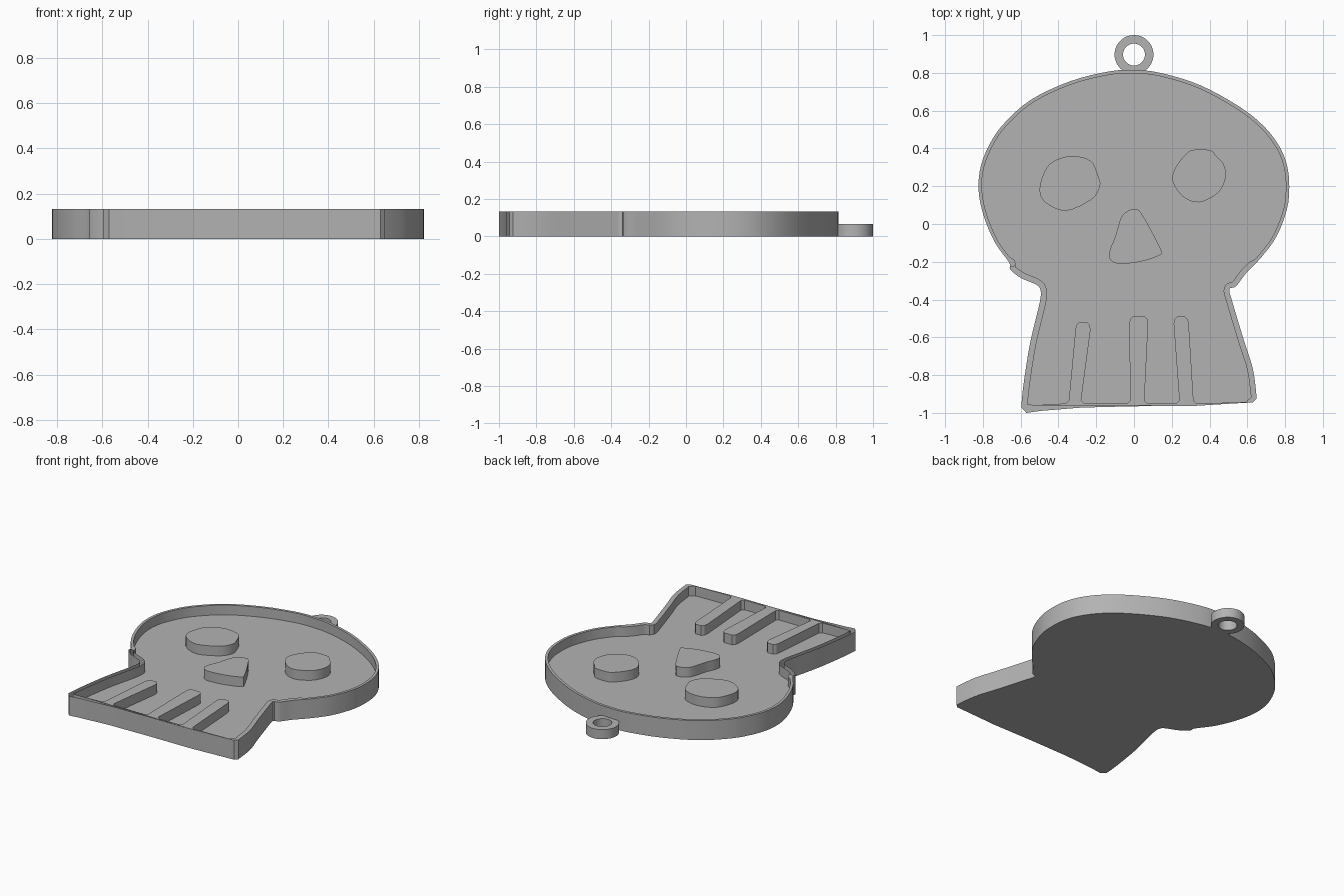
import bpy, bmesh, math
from mathutils import Vector

if "Cube" in bpy.data.objects:
    bpy.data.objects.remove(bpy.data.objects["Cube"], do_unlink=True)

TOP, FLOOR = 0.132, 0.066

grey = bpy.data.materials.new("plain grey")
grey.use_nodes = True
colour = (0.45, 0.45, 0.45, 1)
grey.diffuse_color = colour
grey.node_tree.nodes["Principled BSDF"].inputs["Base Color"].default_value = colour


def points(flat):
    """Pair up a flat list of hundredths into 2D points."""
    return [Vector((x, y)) / 100 for x, y in zip(flat[::2], flat[1::2])]


def spline(pts, closed=True, steps=4):
    """Smooth curve through the points."""
    n = len(pts)
    pick = (lambda i: pts[i % n]) if closed else (lambda i: pts[max(0, min(n - 1, i))])
    out = []
    for i in range(n if closed else n - 1):
        a, b, c, d = (pick(i + k) for k in (-1, 0, 1, 2))
        for s in range(steps):
            t = s / steps
            out.append(b + 0.5 * t * ((c - a) + t * ((2 * a - 5 * b + 4 * c - d)
                       + t * (3 * (b - c) + d - a))))
    return out if closed else out + [pts[-1]]


def inset(loop, width):
    """Move a clockwise loop inward by a width that depends on height."""
    out = []
    for i, p in enumerate(loop):
        d = (loop[(i + 1) % len(loop)] - loop[i - 1]).normalized()
        out.append(p + Vector((d.y, -d.x)) * width(p.y))
    return out


def ring(bm, loop, z):
    return [bm.verts.new((p.x, p.y, z)) for p in loop]


def wall(bm, low, high):
    for i in range(len(low)):
        bm.faces.new((low[i - 1], low[i], high[i], high[i - 1]))


def band(bm, outer, inner):
    """Flat face between an outer and an inner loop."""
    edges = []
    for loop in (outer, inner):
        for i in range(len(loop)):
            pair = (loop[i - 1], loop[i])
            edges.append(bm.edges.get(pair) or bm.edges.new(pair))
    bmesh.ops.triangle_fill(bm, edges=edges, use_beauty=True, normal=(0, 0, 1))


def finish(bm, name):
    bmesh.ops.recalc_face_normals(bm, faces=bm.faces[:])
    mesh = bpy.data.meshes.new(name)
    bm.to_mesh(mesh)
    bm.free()
    mesh.materials.append(grey)
    mesh.shade_smooth()
    mesh.set_sharp_from_angle(angle=math.radians(30))
    bpy.context.collection.objects.link(bpy.data.objects.new(name, mesh))


def island(name, flat):
    """Raised block standing on the tray floor."""
    bm = bmesh.new()
    loop = spline(points(flat))
    low, high = ring(bm, loop, FLOOR - 0.01), ring(bm, loop, TOP)
    wall(bm, low, high)
    bm.faces.new(low)
    bm.faces.new(high)
    finish(bm, name)


# Skull outline, clockwise from the lower left corner over the crown
sides = spline(points([
    -59.7, -97, -58.5, -85, -55, -63, -50, -42, -49.5, -35, -52, -32, -60, -28.5,
    -65.5, -24, -66, -20.5, -73.5, -10, -79.5, 4, -82.3, 18, -81, 31, -76, 43,
    -69, 53, -55, 65.5, -34, 75.5, -13, 80.8, 0, 81.5, 14, 80, 35, 73.5, 56, 62,
    69, 51.5, 77, 41, 81, 31, 82.2, 20, 81, 8, 75.5, -6.5, 67.5, -17.5, 59, -26.5,
    54, -33, 50.5, -34.5, 52, -41, 58, -61, 63, -77, 65, -92.5]), closed=False)
base = points([63, -94.5, 53, -95, 32, -96.3, 0, -96.5, -28, -97.2, -50, -99, -57, -100])
outer = sides + base

# Pocket outline: inset sides, with three tooth bars rising from the lower rim
pocket = inset(outer, lambda y: 0.018 if y > -0.2 else 0.03)[:len(sides)]
pocket += points([59, -94.3])
for foot_r, top_r, top_l, foot_l, top in ((32, 29, 21, 23.5, -49),
                                          (6, 7.5, -2.5, -2.5, -48.7),
                                          (-27.5, -23, -31, -35, -52)):
    pocket += points([foot_r + 1, -95, foot_r - 0.5, -93.5, top_r, top - 4, top_r - 0.5, top - 1.5,
                      top_r - 2, top, top_l + 2, top, top_l + 0.5, top - 1.5,
                      top_l, top - 4, foot_l + 0.5, -93.5, foot_l - 1, -95])
pocket += points([-54, -96])

# Tray: flat back, outer wall, rim, inner wall and floor
bm = bmesh.new()
back, rim = ring(bm, outer, 0), ring(bm, outer, TOP)
lip, floor = ring(bm, pocket, TOP), ring(bm, pocket, FLOOR)
wall(bm, back, rim)
wall(bm, floor, lip)
bm.faces.new(back)
bm.faces.new(floor)
band(bm, rim, lip)
finish(bm, "skull_tray")

# Eyes and nose
island("right_eye", [-33, 36, -23, 33.5, -19, 25.5, -18, 20, -22.5, 13, -36, 7,
                     -47, 11.5, -50, 18.5, -47, 28.5, -42, 33.5])
island("left_eye", [32, 39.3, 40.5, 39, 43.5, 36, 47.5, 31.5, 48.5, 24.5, 44.5, 16.5,
                    34.5, 11.5, 26, 14.5, 20.5, 22.5, 22, 30, 28, 37.5])
island("nose", [0, 7.8, 4, 5.5, 14, -13, 13.5, -16.5, 3, -20, -8.5, -21,
                -13, -18, -12.5, -13, -10, -7, -7, 3, -4, 6.5])

# Hanging loop
bm = bmesh.new()
rings = []
for radius in (0.103, 0.058):
    circle = [Vector((math.cos(a), math.sin(a))) * radius + Vector((0, 0.897))
              for a in (math.tau * i / 48 for i in range(48))]
    rings.append((ring(bm, circle, 0), ring(bm, circle, FLOOR - 0.001)))
(outer_low, outer_high), (inner_low, inner_high) = rings
wall(bm, outer_low, outer_high)
wall(bm, inner_low, inner_high)
wall(bm, outer_low, inner_low)
wall(bm, outer_high, inner_high)
finish(bm, "hanging_loop")
